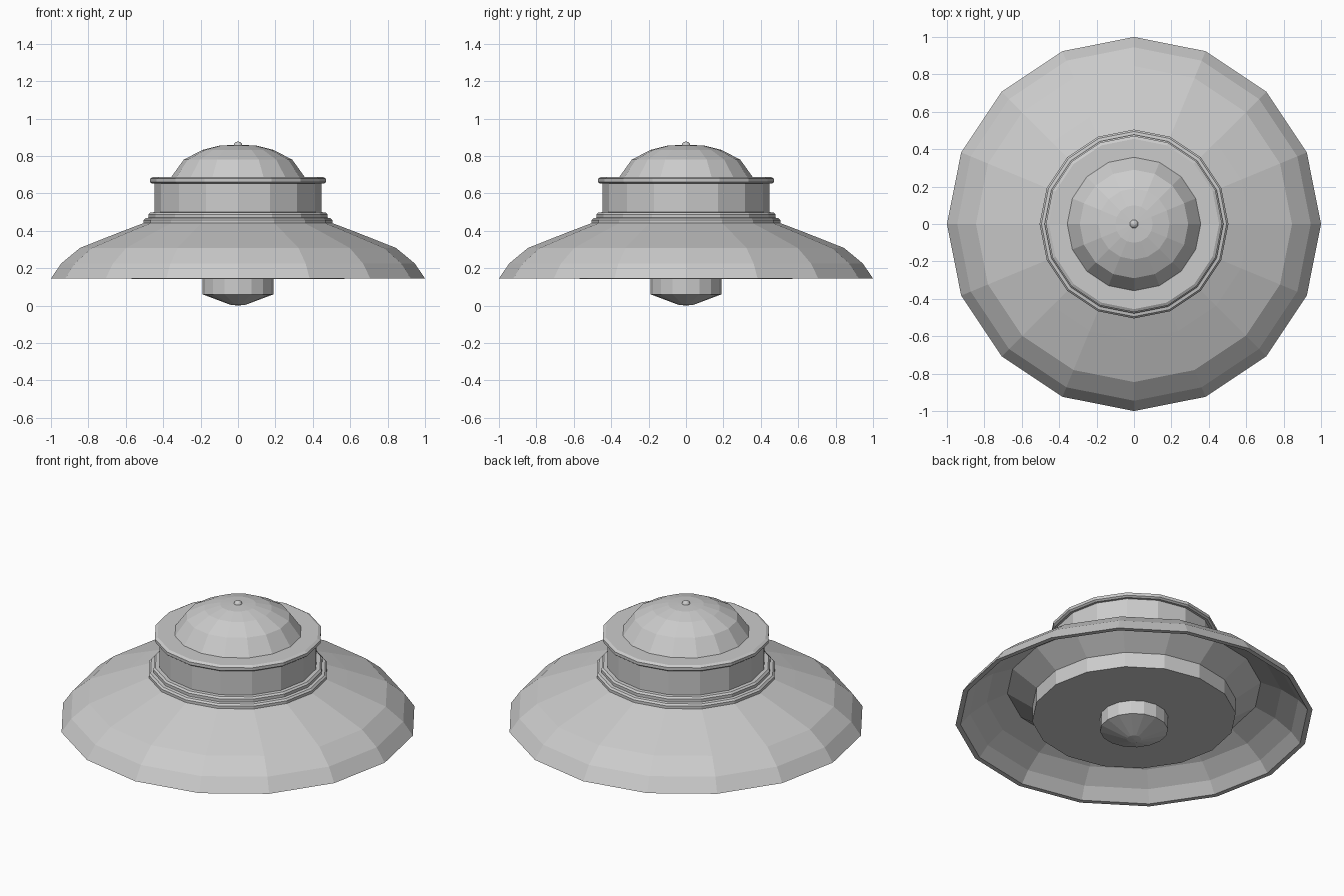
import bpy, bmesh
from math import cos, sin, pi

if "Cube" in bpy.data.objects:
    bpy.data.objects.remove(bpy.data.objects["Cube"])

SIDES = 16


def lathe(name, profile, sides=SIDES, closed=False):
    """Revolve (radius, z) points around the z axis with flat facets."""
    bm = bmesh.new()
    rings = []
    for r, z in profile:
        if r == 0:
            rings.append([bm.verts.new((0, 0, z))] * sides)
        else:
            rings.append([bm.verts.new((r * cos(2 * pi * i / sides),
                                        r * sin(2 * pi * i / sides), z))
                          for i in range(sides)])
    pairs = list(zip(rings, rings[1:]))
    if closed:
        pairs.append((rings[-1], rings[0]))
    for a, b in pairs:
        for i in range(sides):
            j = (i + 1) % sides
            corners = list(dict.fromkeys((a[i], a[j], b[j], b[i])))
            bm.faces.new(corners)
    bmesh.ops.recalc_face_normals(bm, faces=bm.faces[:])
    mesh = bpy.data.meshes.new(name)
    bm.to_mesh(mesh)
    bm.free()
    ob = bpy.data.objects.new(name, mesh)
    bpy.context.collection.objects.link(ob)
    return ob


# Wide sloping shade: outer skin, rim, hollow inside, closed by a cone to the drum
lathe("shade", [(0.44, 0.465), (0.62, 0.397), (0.845, 0.308), (0.945, 0.225),
                (1.0, 0.145), (0.972, 0.145), (0.92, 0.21), (0.825, 0.282),
                (0.71, 0.333), (0.57, 0.235), (0.44, 0.235)], closed=True)

# Flat drum under the shade
lathe("lower_drum", [(0, 0.24), (0.57, 0.24), (0.57, 0.143), (0, 0.143)])

# Small nozzle with a tapered tip
lathe("nozzle", [(0, 0.15), (0.19, 0.15), (0.19, 0.06), (0.04, 0.004), (0, 0.0)])

# Stepped collar where the neck meets the shade
lathe("stepped_collar", [(0.43, 0.43), (0.505, 0.44), (0.505, 0.457), (0.495, 0.467),
                         (0.478, 0.47), (0.478, 0.488), (0.468, 0.498), (0.43, 0.50)],
      closed=True)

# Neck cylinder
lathe("neck", [(0, 0.43), (0.446, 0.43), (0.446, 0.66), (0, 0.66)])

# Rounded flange on the neck
lathe("top_flange", [(0, 0.652), (0.46, 0.652), (0.471, 0.66), (0.471, 0.678),
                     (0.455, 0.687), (0, 0.687)])

# Dome and the small ball on top
lathe("dome", [(0, 0.68), (0.362, 0.68), (0.29, 0.78), (0.19, 0.832),
               (0.10, 0.855), (0, 0.86)])
lathe("finial", [(0.024 * sin(pi * k / 8) if 0 < k < 8 else 0,
                  0.853 + 0.024 * cos(pi * k / 8)) for k in range(9)])
